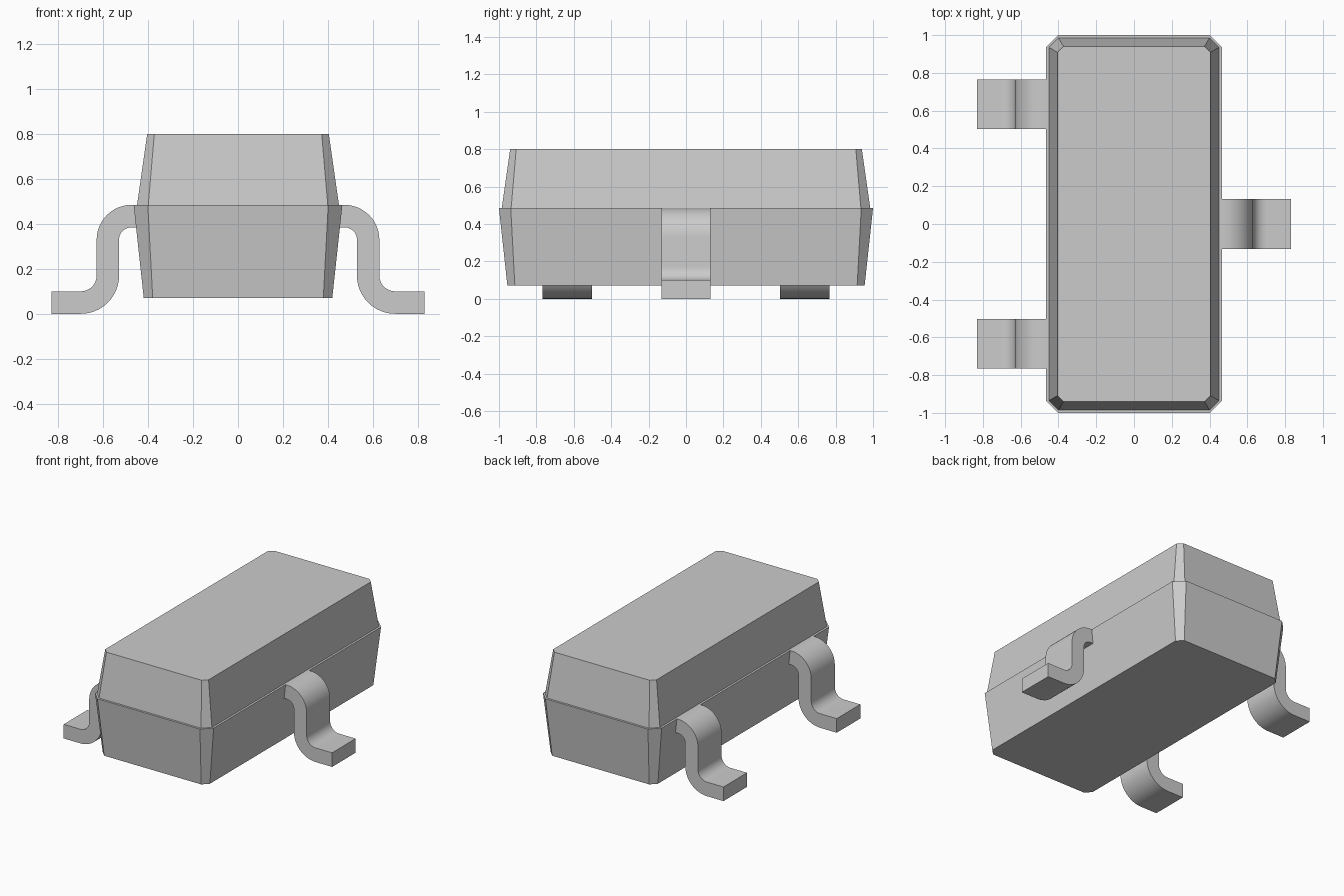
import bpy
import bmesh
from math import cos, sin, radians

cube = bpy.data.objects.get("Cube")
if cube:
    bpy.data.objects.remove(cube, do_unlink=True)

grey = bpy.data.materials.new("plain grey")
grey.use_nodes = True
grey.diffuse_color = (0.6, 0.6, 0.6, 1)
grey.node_tree.nodes["Principled BSDF"].inputs["Base Color"].default_value = (0.6, 0.6, 0.6, 1)


def finish(name, bm):
    bmesh.ops.recalc_face_normals(bm, faces=bm.faces)
    mesh = bpy.data.meshes.new(name)
    bm.to_mesh(mesh)
    bm.free()
    mesh.materials.append(grey)
    obj = bpy.data.objects.new(name, mesh)
    bpy.context.collection.objects.link(obj)
    return obj


def octagon(hx, hy, c):
    """Rectangle outline with cut corners."""
    return [(hx, c - hy), (hx, hy - c), (hx - c, hy), (c - hx, hy),
            (-hx, hy - c), (-hx, c - hy), (c - hx, -hy), (hx - c, -hy)]


def loft(name, sections):
    """Skin stacked cut-corner sections given as (z, half x, half y, corner)."""
    bm = bmesh.new()
    rings = [[bm.verts.new((x, y, z)) for x, y in octagon(hx, hy, c)]
             for z, hx, hy, c in sections]
    for low, high in zip(rings, rings[1:]):
        for i in range(len(low)):
            j = (i + 1) % len(low)
            bm.faces.new((low[i], low[j], high[j], high[i]))
    bm.faces.new(rings[0])
    bm.faces.new(rings[-1])
    return finish(name, bm)


def arc(cx, cz, r, start, end, steps=12):
    angles = [radians(start + (end - start) * i / steps) for i in range(steps + 1)]
    return [(cx + r * cos(a), cz + r * sin(a)) for a in angles]


def lead(name, side, y, half_width=0.132):
    """Bent gull-wing strip: shoulder bend, drop, then flat foot."""
    outer = ([(0.45, 0.485)] + arc(0.475, 0.33, 0.155, 90, 0)
             + arc(0.7, 0.17, 0.07, 180, 270) + [(0.83, 0.1)])
    inner = ([(0.45, 0.385)] + arc(0.475, 0.33, 0.055, 90, 0)
             + arc(0.7, 0.17, 0.17, 180, 270) + [(0.83, 0)])
    profile = outer + inner[::-1]
    bm = bmesh.new()
    face = bm.faces.new([bm.verts.new((side * x, y - half_width, z)) for x, z in profile])
    extruded = bmesh.ops.extrude_face_region(bm, geom=[face])["geom"]
    verts = [g for g in extruded if isinstance(g, bmesh.types.BMVert)]
    bmesh.ops.translate(bm, verts=verts, vec=(0, 2 * half_width, 0))
    obj = finish(name, bm)
    # Smooth bends with crisp strip edges
    bpy.ops.object.select_all(action="DESELECT")
    obj.select_set(True)
    bpy.context.view_layer.objects.active = obj
    bpy.ops.object.shade_smooth_by_angle(angle=radians(30))


# Moulded package halves, with a small ledge at the parting line
loft("body_lower", [(0.07, 0.42, 0.955, 0.04), (0.485, 0.465, 1.0, 0.063)])
loft("body_upper", [(0.485, 0.45, 0.985, 0.05), (0.8, 0.405, 0.94, 0.032)])

# One lead on the left, two on the right
lead("lead_left", 1, 0)
lead("lead_right_front", -1, -0.634)
lead("lead_right_back", -1, 0.634)
